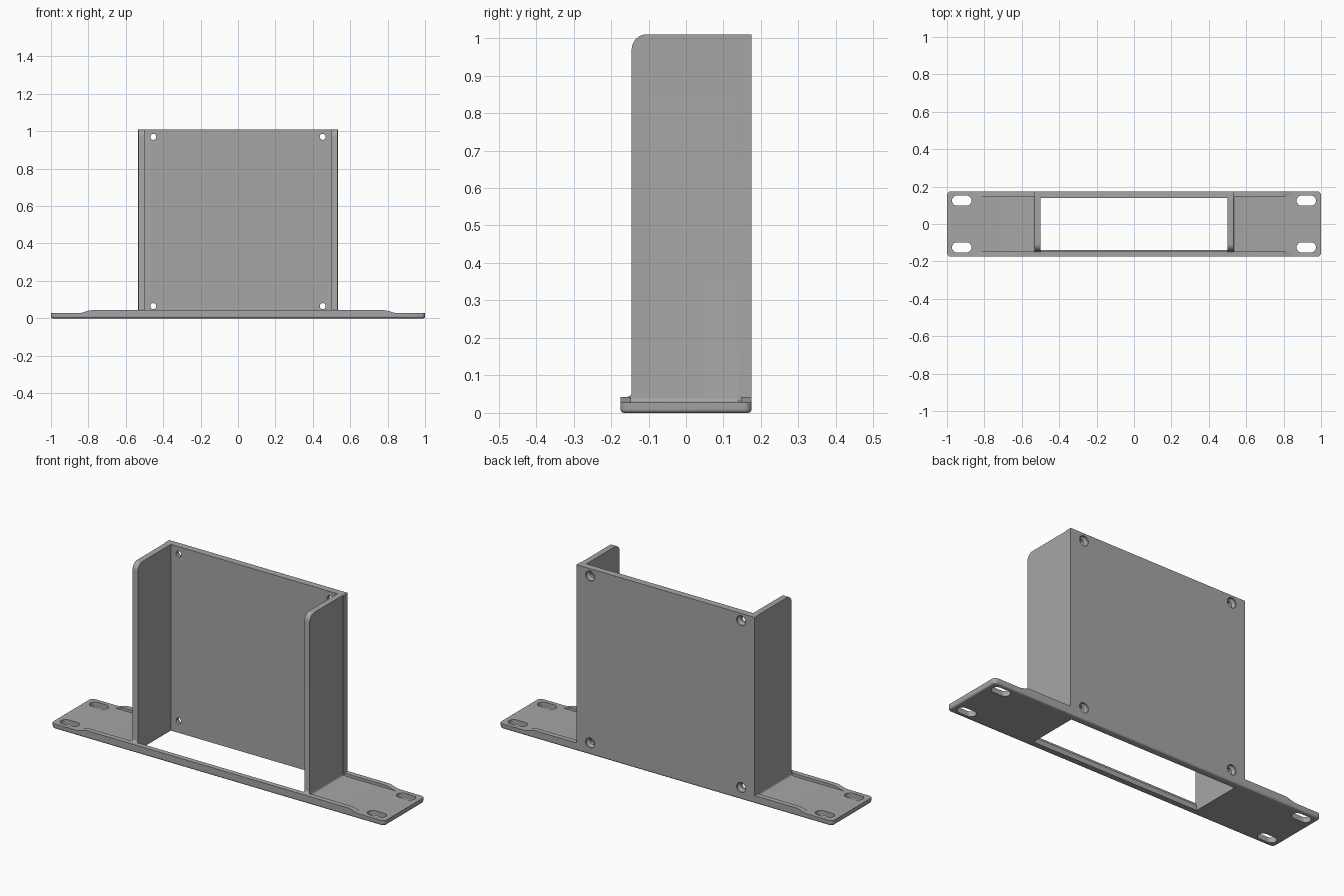
import bpy
import bmesh
from math import sin, cos, pi
from mathutils import Vector

cube = bpy.data.objects.get("Cube")
if cube:
    bpy.data.objects.remove(cube, do_unlink=True)

gray = bpy.data.materials.new("matte gray")
gray.use_nodes = True
gray.diffuse_color = (0.38, 0.38, 0.38, 1)
gray.node_tree.nodes["Principled BSDF"].inputs["Base Color"].default_value = (0.38, 0.38, 0.38, 1)

# Maps outline (u, v) and depth w onto each extrusion axis
AXES = {
    "x": lambda u, v, w: Vector((w, u, v)),
    "y": lambda u, v, w: Vector((u, w, v)),
    "z": lambda u, v, w: Vector((u, v, w)),
}


def arc(cu, cv, r, start, end, steps=8):
    angles = [start + (end - start) * i / steps for i in range(steps + 1)]
    return [(cu + r * cos(a), cv + r * sin(a)) for a in angles]


def rounded(cu, cv, hu, hv, r):
    pts = []
    for i, (su, sv) in enumerate(((1, 1), (-1, 1), (-1, -1), (1, -1))):
        pts += arc(cu + su * (hu - r), cv + sv * (hv - r), r, i * pi / 2, (i + 1) * pi / 2)
    return pts


def loft(name, axis, sections):
    """Skin matching outlines, given as (outline, depth), and cap both ends."""
    bm = bmesh.new()
    rings = [[bm.verts.new(AXES[axis](u, v, w)) for u, v in pts] for pts, w in sections]
    n = len(rings[0])
    for a, b in zip(rings, rings[1:]):
        for i in range(n):
            j = (i + 1) % n
            bm.faces.new((a[i], a[j], b[j], b[i]))
    bm.faces.new(rings[0])
    bm.faces.new(rings[-1])
    bmesh.ops.remove_doubles(bm, verts=bm.verts, dist=1e-5)
    bmesh.ops.recalc_face_normals(bm, faces=bm.faces)
    mesh = bpy.data.meshes.new(name)
    bm.to_mesh(mesh)
    bm.free()
    mesh.materials.append(gray)
    obj = bpy.data.objects.new(name, mesh)
    bpy.context.collection.objects.link(obj)
    return obj


def prism(name, axis, pts, w0, w1):
    return loft(name, axis, [(pts, w0), (pts, w1)])


def box(name, x0, x1, y0, y1, z0, z1):
    return prism(name, "z", [(x0, y0), (x1, y0), (x1, y1), (x0, y1)], z0, z1)


def combine(target, tool, operation):
    mod = target.modifiers.new(operation.lower(), "BOOLEAN")
    mod.operation = operation
    mod.solver = "EXACT"
    mod.object = tool
    bpy.context.view_layer.objects.active = target
    bpy.ops.object.modifier_apply(modifier=mod.name)
    bpy.data.objects.remove(tool, do_unlink=True)


HALF_Y, PLATE_Z, RAIL_Z = 0.175, 0.028, 0.043
IN_X, OUT_X, FRONT_Y, TOP_Z = 0.5, 0.535, -0.145, 1.01

# Base plate with a rounded lower edge
sections = []
for i in range(5):
    a = i / 4 * pi / 2
    inset = 0.01 * (1 - sin(a))
    sections.append((rounded(0, 0, 1 - inset, HALF_Y - inset, 0.022 - inset), 0.01 * (1 - cos(a))))
sections.append((rounded(0, 0, 1, HALF_Y, 0.022), PLATE_Z))
bracket = loft("rack_bracket", "z", sections)

# Stiffening rails with smooth S-shaped ends
ramp = [(0.85 - 0.07 * t, PLATE_Z + (RAIL_Z - PLATE_Z) * (1 - cos(pi * t)) / 2)
        for t in [i / 8 for i in range(9)]]
rail = [(0.85, 0.015)] + ramp
rail += [(-u, v) for u, v in reversed(rail)]
for y0, y1 in ((-HALF_Y, -0.147), (0.147, HALF_Y)):
    combine(bracket, prism("rail", "y", rail, y0, y1), "UNION")

# Back panel
combine(bracket, box("back_panel", -OUT_X, OUT_X, 0.138, HALF_Y, 0.015, TOP_Z), "UNION")

# Side walls with rounded top corner and small root fillets
side = [(HALF_Y, 0.015), (HALF_Y, TOP_Z)]
side += arc(FRONT_Y + 0.04, TOP_Z - 0.04, 0.04, pi / 2, pi)
side += arc(FRONT_Y - 0.012, RAIL_Z + 0.012, 0.012, 0, -pi / 2, 5)
side += [(FRONT_Y - 0.012, 0.015)]
for s in (-1, 1):
    wall = prism("side_wall", "x", side, s * IN_X, s * (OUT_X - 0.003))
    combine(bracket, wall, "UNION")
    root = arc(s * (OUT_X + 0.009), PLATE_Z + 0.012, 0.012,
               pi if s > 0 else 0, pi * 1.5 if s > 0 else -pi / 2, 5)
    root += [(s * (OUT_X + 0.009), 0.015), (s * 0.51, 0.015), (s * 0.51, PLATE_Z + 0.012)]
    combine(bracket, prism("root_fillet", "y", root, FRONT_Y - 0.01, 0.16), "UNION")

# Window opening
combine(bracket, box("opening", -IN_X, IN_X, -0.138, 0.138, -0.1, 0.1), "DIFFERENCE")

# Mounting slots and countersunk screw holes
for sx in (-1, 1):
    for sy in (-1, 1):
        slot = rounded(sx * 0.921, sy * 0.125, 0.052, 0.027, 0.0265)
        combine(bracket, prism("slot", "z", slot, -0.1, 0.1), "DIFFERENCE")
    for z in (0.065, 0.97):
        hole = [(arc(sx * 0.453, z, r, 0, 2 * pi * 23 / 24, 23), y)
                for r, y in ((0.016, 0.1), (0.016, 0.155), (0.027, 0.166), (0.027, 0.2))]
        combine(bracket, loft("screw_hole", "y", hole), "DIFFERENCE")

# Smooth the rounded edges, keep corners crisp
bpy.ops.object.select_all(action="DESELECT")
bracket.select_set(True)
bpy.context.view_layer.objects.active = bracket
bpy.ops.object.shade_smooth_by_angle(angle=pi / 6)
